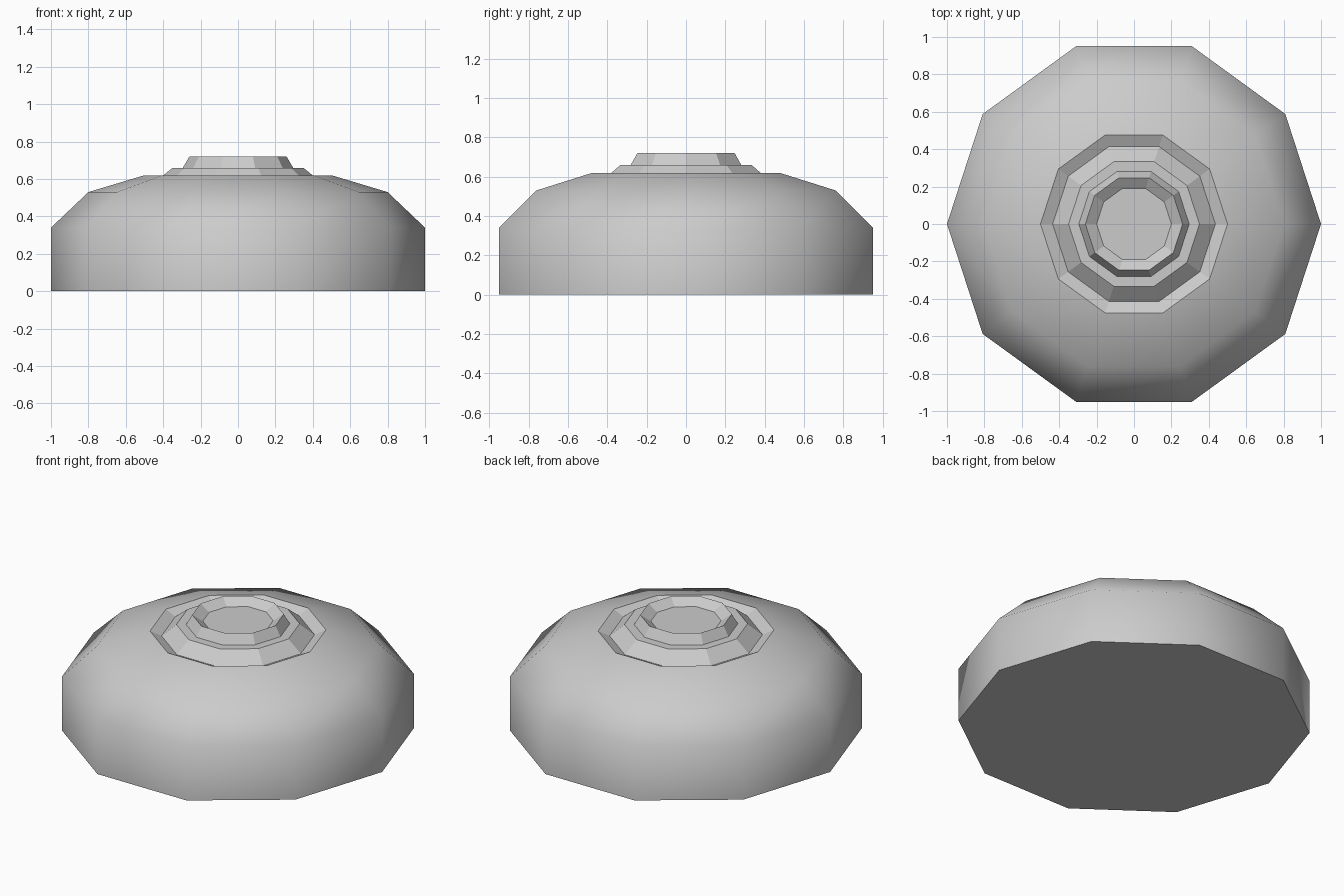
import bpy, bmesh
from math import cos, sin, pi, radians

if "Cube" in bpy.data.objects:
    bpy.data.objects.remove(bpy.data.objects["Cube"])

SIDES = 10


def lathe(name, profile, cap_start=False, cap_end=False):
    """Spin a (radius, z) profile into a ten-sided part."""
    bm = bmesh.new()
    rings = [[bm.verts.new((r * cos(2 * pi * i / SIDES), r * sin(2 * pi * i / SIDES), z))
              for i in range(SIDES)] for r, z in profile]
    for a, b in zip(rings, rings[1:]):
        for i in range(SIDES):
            j = (i + 1) % SIDES
            bm.faces.new((a[i], a[j], b[j], b[i]))
    if cap_start:
        bm.faces.new(rings[0][::-1])
    if cap_end:
        bm.faces.new(rings[-1])
    mesh = bpy.data.meshes.new(name)
    bm.to_mesh(mesh)
    bm.free()
    ob = bpy.data.objects.new(name, mesh)
    bpy.context.collection.objects.link(ob)
    return ob


# Rounded outer body with a flat base
body = lathe("domed_body", [(1, 0), (1, 0.34), (0.8, 0.53), (0.5, 0.62)], cap_start=True)
bpy.context.view_layer.objects.active = body
body.select_set(True)
bpy.ops.object.shade_smooth_by_angle(angle=radians(50))

# Groove, stepped collar and recessed button in the middle of the top
lathe("stepped_top", [(0.5, 0.62), (0.435, 0.59), (0.35, 0.66), (0.295, 0.66),
                      (0.26, 0.72), (0.2, 0.68)], cap_end=True)
